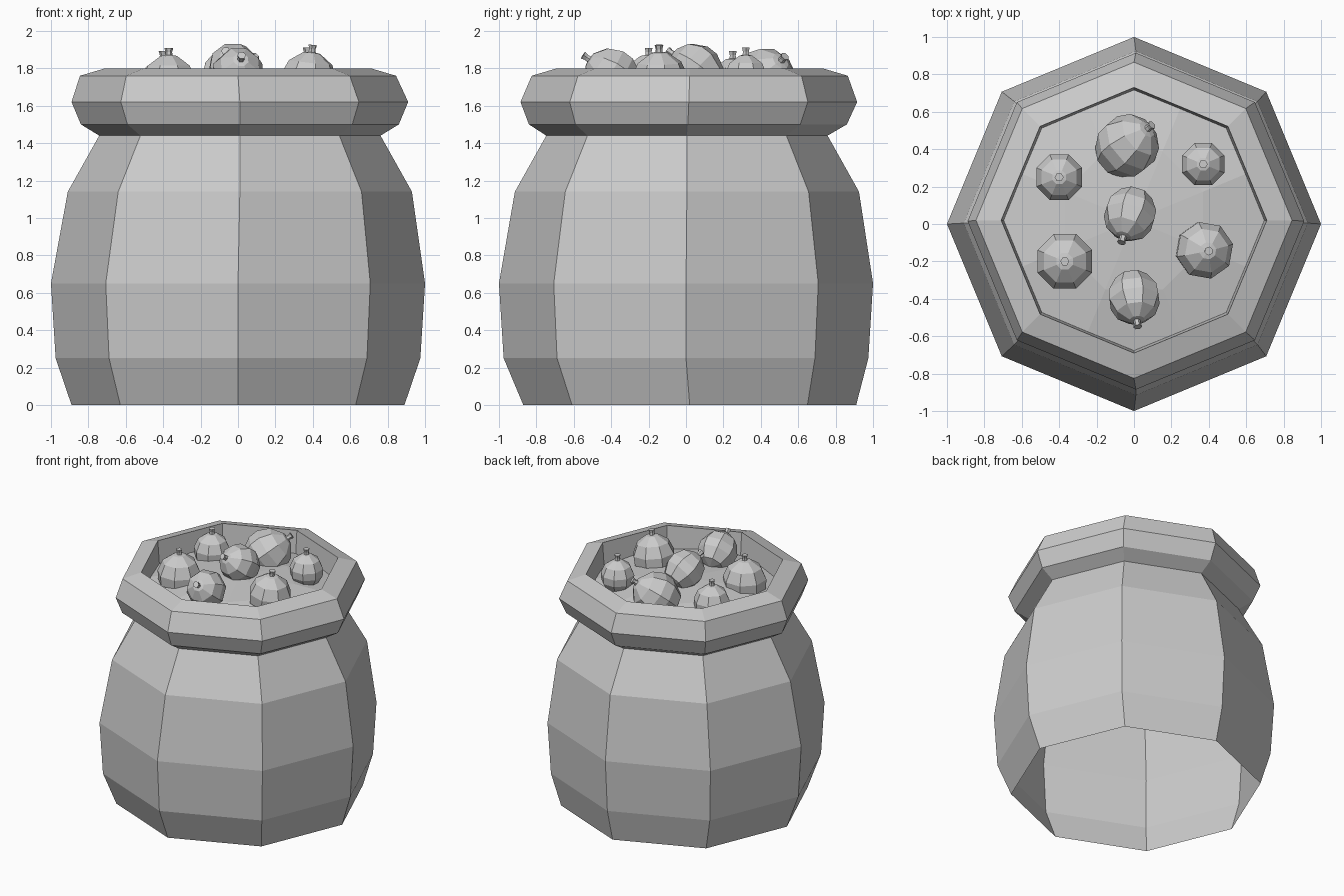
import bpy, bmesh
from math import sin, cos, pi, radians
from mathutils import Vector, Matrix

if "Cube" in bpy.data.objects:
    bpy.data.objects.remove(bpy.data.objects["Cube"])


def lathe(bm, rings, n=8, phase=0.0, cap_start=False, cap_end=False, mat=Matrix()):
    """Skin rings of (radius, z, x offset, y offset); radius 0 makes a point."""
    loops = []
    for r, z, ox, oy in rings:
        count = 1 if r == 0 else n
        loops.append([bm.verts.new(mat @ Vector((
            ox + r * cos(phase + 2 * pi * i / n),
            oy + r * sin(phase + 2 * pi * i / n), z))) for i in range(count)])
    for a, b in zip(loops, loops[1:]):
        for i in range(n):
            j = (i + 1) % n
            if len(a) == 1:
                bm.faces.new((a[0], b[j], b[i]))
            elif len(b) == 1:
                bm.faces.new((a[i], a[j], b[0]))
            else:
                bm.faces.new((a[i], a[j], b[j], b[i]))
    if cap_start:
        bm.faces.new(loops[0][::-1])
    if cap_end:
        bm.faces.new(loops[-1])


def finish(bm, name):
    mesh = bpy.data.meshes.new(name)
    bm.to_mesh(mesh)
    bm.free()
    obj = bpy.data.objects.new(name, mesh)
    bpy.context.collection.objects.link(obj)
    return obj


# Sack: bulging body, open underneath, with rolled rim and inner wall
bm = bmesh.new()
lathe(bm, [
    (0.89, 0.00, 0.00, 0.02),
    (0.975, 0.25, 0.00, 0.00),
    (1.00, 0.65, 0.00, 0.00),
    (0.92, 1.14, 0.01, 0.005),
    (0.752, 1.44, 0.01, 0.005),
    (0.85, 1.50, 0.01, 0.01),
    (0.90, 1.62, 0.01, 0.015),
    (0.845, 1.76, 0.00, 0.02),
    (0.71, 1.80, 0.00, 0.02),
    (0.695, 1.60, 0.00, 0.02),
])
finish(bm, "sack")

# Low mound filling the sack
bm = bmesh.new()
lathe(bm, [(0.77, 1.62, 0, 0.02), (0.40, 1.69, 0, 0.02), (0, 1.72, 0, 0.02)],
      phase=pi / 8)
finish(bm, "filling")


# Fruit: faceted body with a small stem, leaning towards a heading
def fruit(name, centre, r, heading=0, elevation=90):
    h, e = radians(heading), radians(elevation)
    axis = Vector((cos(h) * cos(e), sin(h) * cos(e), sin(e)))
    mat = Matrix.Translation(centre) @ axis.to_track_quat('Z', 'Y').to_matrix().to_4x4()
    bm = bmesh.new()
    body = [(0, -1.0), (0.65, -0.8), (0.97, -0.25), (1, 0.2), (0.77, 0.72),
            (0.3, 1.05), (0, 1.1)]
    lathe(bm, [(a * r, z * r, 0, 0) for a, z in body], phase=pi / 8, mat=mat)
    top = 1.06 * r
    lathe(bm, [(0.02, top, 0, 0), (0.018, top + 0.02, 0, 0), (0.024, top + 0.042, 0, 0)],
          n=6, cap_start=True, cap_end=True, mat=mat)
    finish(bm, name)


# Upright fruits
fruit("fruit_back_left", (-0.40, 0.25, 1.71), 0.132)
fruit("fruit_front_left", (-0.37, -0.20, 1.70), 0.158)
fruit("fruit_back_right", (0.37, 0.32, 1.74), 0.122)
fruit("fruit_front_right", (0.375, -0.14, 1.72), 0.155, -10, 83)
# Leaning fruits
fruit("fruit_back", (-0.04, 0.415, 1.735), 0.168, 40, 36)
fruit("fruit_middle", (-0.02, 0.055, 1.79), 0.142, 253, 33)
fruit("fruit_front", (0.0, -0.39, 1.765), 0.142, 277, 33)
